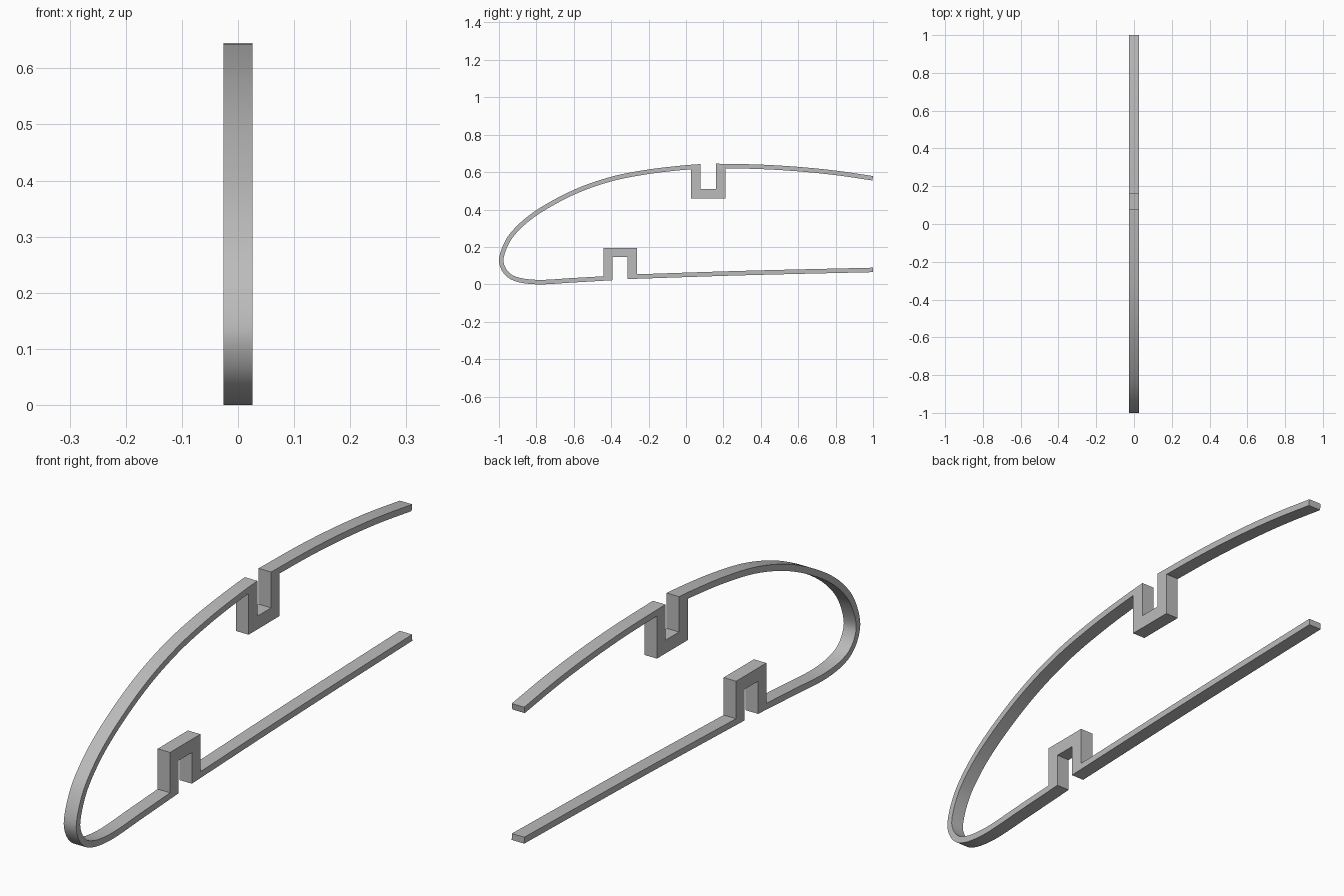
import bpy, bmesh, math
from mathutils import Vector

if "Cube" in bpy.data.objects:
    bpy.data.objects.remove(bpy.data.objects["Cube"], do_unlink=True)

WIDTH, SKIN = 0.052, 0.024

grey = bpy.data.materials.new("plain_grey")
grey.use_nodes = True
GREY = (0.5, 0.5, 0.5, 1)
grey.diffuse_color = GREY
grey.node_tree.nodes["Principled BSDF"].inputs["Base Color"].default_value = GREY


def spline(points, steps=8):
    """Smooth curve through the points (centripetal Catmull-Rom)."""
    p = [Vector(q) for q in points]
    p = [2 * p[0] - p[1]] + p + [2 * p[-1] - p[-2]]
    out = []
    for a, b, c, d in zip(p, p[1:], p[2:], p[3:]):
        t1 = (b - a).length ** 0.5
        t2 = t1 + (c - b).length ** 0.5
        t3 = t2 + (d - c).length ** 0.5
        for i in range(steps):
            t = t1 + (t2 - t1) * i / steps
            a1 = a.lerp(b, t / t1)
            a2 = b.lerp(c, (t - t1) / (t2 - t1))
            a3 = c.lerp(d, (t - t2) / (t3 - t2))
            b1 = a1.lerp(a2, t / t2)
            b2 = a2.lerp(a3, (t - t1) / (t3 - t1))
            out.append(b1.lerp(b2, (t - t1) / (t2 - t1)))
    return out + [p[-2]]


def inset(curve):
    """Inner skin line, offset to the left of the travel direction."""
    out = []
    for i, q in enumerate(curve):
        t = (curve[min(i + 1, len(curve) - 1)] - curve[max(i - 1, 0)]).normalized()
        out.append(q + Vector((-t.y, t.x)) * SKIN)
    return out


def end_at_wall(q, wall, side):
    """Where the inner skin meets a bracket wall."""
    return Vector((wall, q.y + side * SKIN))


# Outer skin lines, from the upper tail round the nose to the lower tail
upper_tail = spline([(1, 0.579), (0.8, 0.608), (0.6, 0.628), (0.4, 0.640), (0.16, 0.645)])
nose = spline([(0.078, 0.643), (0, 0.637), (-0.2, 0.614), (-0.4, 0.575), (-0.6, 0.505),
               (-0.8, 0.396), (-0.9, 0.316), (-0.965, 0.235), (-1, 0.13), (-0.985, 0.075),
               (-0.95, 0.035), (-0.9, 0.013), (-0.8, 0.0), (-0.6, 0.010), (-0.392, 0.022)])
lower_tail = spline([(-0.312, 0.028), (0.3, 0.048), (1, 0.065)])

# Inner skin lines, trimmed at the bracket walls
upper_in = [q for q in inset(upper_tail) if q.x > 0.22]
upper_in.append(end_at_wall(upper_tail[-1], 0.21, -1))
nose_in = [q for i, q in enumerate(inset(nose))
           if not (q.y > 0.3 and q.x > 0.015) and not (q.y < 0.1 and q.x > -0.45)]
nose_in.insert(0, end_at_wall(Vector((0, 0.639)), 0.026, -1))
nose_in.append(end_at_wall(Vector((0, 0.019)), -0.441, 1))
lower_in = [q for q in inset(lower_tail) if q.x > -0.25]
lower_in.insert(0, end_at_wall(Vector((0, 0.030)), -0.261, 1))


def notch(y0, y1, z):
    return [Vector((y0, z)), Vector((y1, z))]


# Closed outline: outer side forward, inner side back
outer = (upper_tail + notch(0.16, 0.078, 0.51) + nose
         + notch(-0.392, -0.312, 0.145) + lower_tail)
inner = (upper_in + notch(0.21, 0.026, 0.46) + nose_in
         + notch(-0.441, -0.261, 0.195) + lower_in)
outline = outer + inner[::-1]

# Extrude the outline across the width
bm = bmesh.new()
face = bm.faces.new([bm.verts.new((-WIDTH / 2, q.x, q.y)) for q in outline])
new = bmesh.ops.extrude_face_region(bm, geom=[face])["geom"]
bmesh.ops.translate(bm, vec=(WIDTH, 0, 0),
                    verts=[v for v in new if isinstance(v, bmesh.types.BMVert)])
bmesh.ops.recalc_face_normals(bm, faces=bm.faces)
mesh = bpy.data.meshes.new("wing_rib_strip")
bm.to_mesh(mesh)
bm.free()
mesh.materials.append(grey)
rib = bpy.data.objects.new("wing_rib_strip", mesh)
bpy.context.collection.objects.link(rib)
bpy.context.view_layer.objects.active = rib
rib.select_set(True)
bpy.ops.object.shade_smooth_by_angle(angle=math.radians(30))
